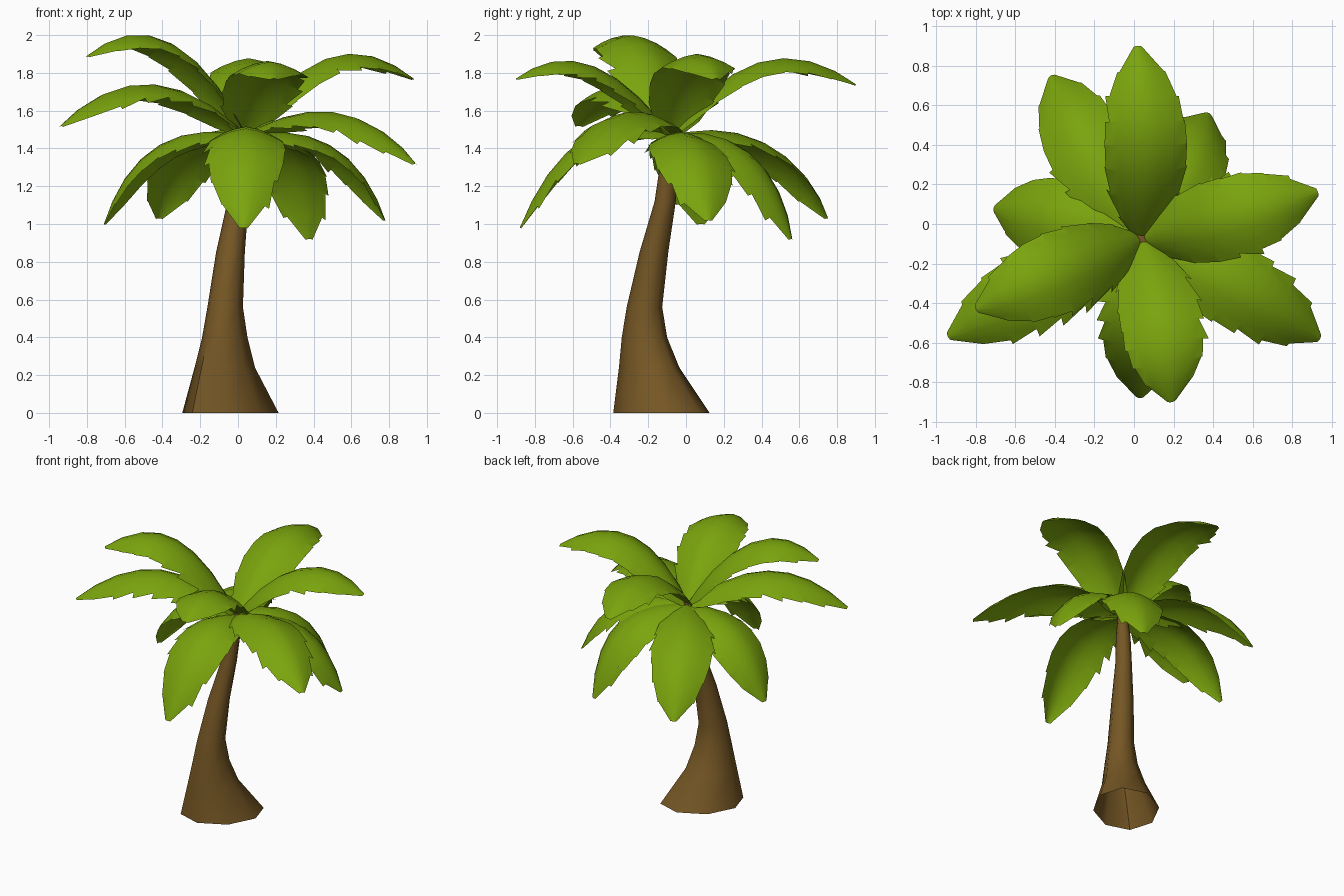
import bpy, bmesh, math, random
from mathutils import Vector

if "Cube" in bpy.data.objects:
    bpy.data.objects.remove(bpy.data.objects["Cube"])

random.seed(4)


def material(name, rgb):
    m = bpy.data.materials.new(name)
    m.diffuse_color = (*rgb, 1)
    m.use_nodes = True
    m.node_tree.nodes["Principled BSDF"].inputs["Base Color"].default_value = m.diffuse_color
    return m


def finish(bm, name, mat, angle):
    me = bpy.data.meshes.new(name)
    bm.to_mesh(me)
    bm.free()
    ob = bpy.data.objects.new(name, me)
    bpy.context.collection.objects.link(ob)
    me.materials.append(mat)
    bpy.ops.object.select_all(action='DESELECT')
    ob.select_set(True)
    bpy.context.view_layer.objects.active = ob
    bpy.ops.object.shade_smooth_by_angle(angle=math.radians(angle))
    return ob


bark = material("bark brown", (0.18, 0.095, 0.018))
green = material("leaf green", (0.195, 0.37, 0.004))

# Trunk: bent, flared stack of eight-sided rings (x, y, z, radius),
# stretched towards the foot along the direction of the lean; open underneath
RINGS = [(-0.04, -0.13, 0, 0.255), (-0.07, -0.195, 0.24, 0.16), (-0.07, -0.22, 0.4, 0.12),
         (-0.068, -0.22, 0.56, 0.094), (-0.04, -0.17, 0.85, 0.076), (0.0, -0.11, 1.12, 0.056),
         (0.02, -0.09, 1.3, 0.05), (0.04, -0.075, 1.49, 0.03)]
SIDES = 8
ALONG, ACROSS = Vector((1, 1, 0)).normalized(), Vector((-1, 1, 0)).normalized()
bm = bmesh.new()
rings = []
for x, y, z, r in RINGS:
    k = 0.12 * max(0, 1 - z / 0.8)
    rings.append([bm.verts.new(Vector((x, y, z)) + ALONG * r * (1 + k) * math.cos(math.tau * i / SIDES)
                               + ACROSS * r * (1 - k) * math.sin(math.tau * i / SIDES)) for i in range(SIDES)])
for a, b in zip(rings, rings[1:]):
    for k in range(SIDES):
        n = (k + 1) % SIDES
        bm.faces.new((a[k], a[n], b[n], b[k]))
bm.faces.new(rings[-1])
finish(bm, "trunk", bark, 50)

# Half width of a frond along its length
PROFILE = [(0, 0.04), (0.1, 0.145), (0.25, 0.195), (0.42, 0.21), (0.6, 0.205), (0.78, 0.17), (0.9, 0.115), (1, 0.02)]


def half_width(t):
    for (t0, w0), (t1, w1) in zip(PROFILE, PROFILE[1:]):
        if t <= t1:
            return w0 + (w1 - w0) * (t - t0) / (t1 - t0)
    return PROFILE[-1][1]


# Frond: arched sheet with slightly drooping sides and torn, stepped edges
CROWN = Vector((0.04, -0.075, 1.47))
TS = [0, 0.08, 0.2, 0.34, 0.48, 0.62, 0.76, 0.89, 1]
INNER = (-0.7, -0.35, 0, 0.35, 0.7)


def frond(name, mid, tip):
    mid, tip = Vector(mid), Vector(tip)
    ctrl = 2 * mid - (CROWN + tip) / 2
    flat = (tip - CROWN) * Vector((1, 1, 0))
    side = Vector((-flat.y, flat.x, 0)).normalized()

    def point(t, s, w):
        p = CROWN * (1 - t) ** 2 + ctrl * 2 * t * (1 - t) + tip * t * t
        tangent = ((ctrl - CROWN) * (1 - t) + (tip - ctrl) * t).normalized()
        up = tangent.cross(side)
        u = abs(s)
        return p + side * s * w - up * w * (0.12 * u + 0.26 * u * u)

    bm = bmesh.new()
    rows = [{s: bm.verts.new(point(t, s, half_width(t))) for s in INNER} for t in TS]
    for i in range(len(TS) - 1):
        a, b = rows[i], rows[i + 1]
        for s0, s1 in zip(INNER, INNER[1:]):
            bm.faces.new((a[s0], b[s0], b[s1], a[s1])[::-1])
        # Outer panel of each step has its own edge, so steps tear apart
        for sg in (-1, 1):
            tear = random.choice((0, 0.03, 0.1))
            o0 = bm.verts.new(point(TS[i], sg * (1 - tear), half_width(TS[i])))
            o1 = bm.verts.new(point(min(1, TS[i + 1] + tear * 0.15), sg * (1 + tear), half_width(TS[i + 1])))
            f = (a[sg * 0.7], o0, o1, b[sg * 0.7])
            bm.faces.new(f if sg < 0 else f[::-1])
    # All faces look upward
    bmesh.ops.recalc_face_normals(bm, faces=bm.faces)
    bm.normal_update()
    if rows[4][0].normal.z < 0:
        bmesh.ops.reverse_faces(bm, faces=bm.faces)
    finish(bm, name, green, 60)


FRONDS = {
    "upper_back_frond": ((0.06, 0.40, 1.86), (0.02, 0.90, 1.74)),
    "upper_right_frond": ((0.48, 0.03, 1.88), (0.93, 0.16, 1.77)),
    "upper_left_frond": ((-0.37, -0.24, 1.965), (-0.80, -0.43, 1.89)),
    "upper_front_frond": ((0.14, -0.50, 1.84), (0.19, -0.90, 1.77)),
    "middle_left_frond": ((-0.46, -0.31, 1.74), (-0.94, -0.57, 1.52)),
    "middle_right_frond": ((0.52, -0.32, 1.59), (0.94, -0.58, 1.32)),
    "lower_back_left_frond": ((-0.25, 0.41, 1.43), (-0.42, 0.75, 1.03)),
    "lower_back_right_frond": ((0.28, 0.32, 1.38), (0.38, 0.56, 0.92)),
    "lower_right_frond": ((0.50, 0.04, 1.41), (0.78, 0.12, 1.02)),
    "lower_left_frond": ((-0.43, 0.03, 1.41), (-0.71, 0.08, 1.0)),
    "lower_front_frond": ((0.04, -0.54, 1.45), (0.03, -0.88, 0.98)),
}
for name, (mid, tip) in FRONDS.items():
    frond(name, mid, tip)
